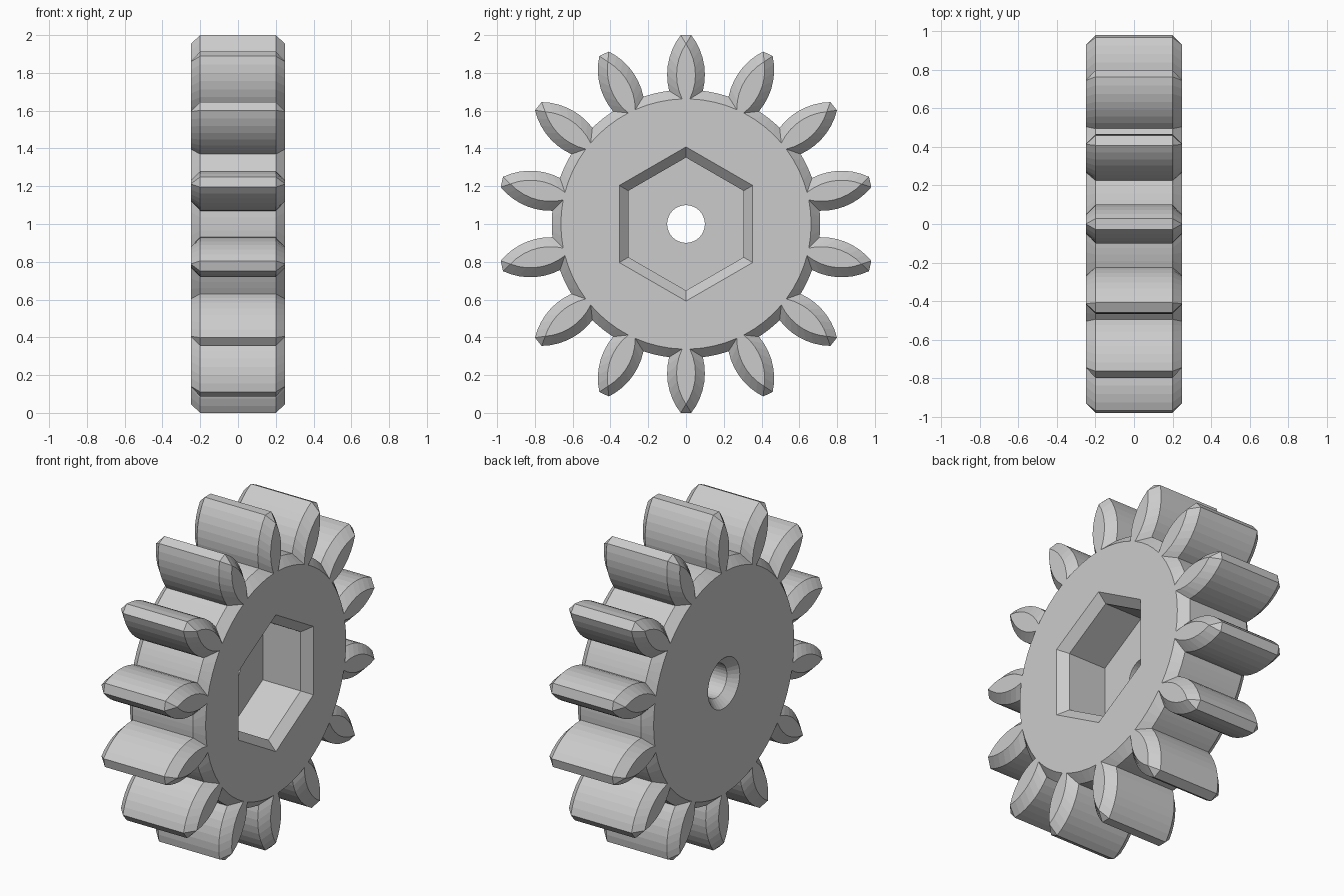
import bpy, bmesh
from math import sin, cos, asin, acos, pi, hypot, atan2

cube = bpy.data.objects.get("Cube")
if cube:
    bpy.data.objects.remove(cube, do_unlink=True)

TEETH = 14
HALF = 0.25        # half thickness
BEVEL = 0.05
FLANK_STEPS = 7
ROOT_STEPS = 4
ARC_R, ARC_C = 0.342, 0.79   # radius of tooth flank arc, its height on the tooth
ARC_W = 0.10 - ARC_R         # sideways centre of the flank arc


def flank(radius, root, t_tip):
    """Polar points of one tooth flank, from root to tip."""
    t_root = asin((root - ARC_C) / radius)
    pts = []
    for i in range(FLANK_STEPS + 1):
        t = t_root + (t_tip - t_root) * i / FLANK_STEPS
        r, w = ARC_C + radius * sin(t), ARC_W + radius * cos(t)
        pts.append((hypot(r, w), atan2(w, r)))
    return pts


def gear_outline(side):
    """Whole toothed outline as (y, z) points, first tooth straight up."""
    pts = []
    pitch = 2 * pi / TEETH
    r_root, a_root = side[0]
    for k in range(TEETH):
        mid = k * pitch
        polar = [(r, mid - a) for r, a in side] + [(r, mid + a) for r, a in reversed(side)]
        gap = pitch - 2 * a_root
        polar += [(r_root, mid + a_root + gap * i / ROOT_STEPS) for i in range(1, ROOT_STEPS)]
        pts += [(r * sin(a), r * cos(a)) for r, a in polar]
    return pts


def polygon(radius, sides):
    return [(radius * sin(2 * pi * i / sides), radius * cos(2 * pi * i / sides))
            for i in range(sides)]


bm = bmesh.new()


def ring(x, pts):
    return [bm.verts.new((x, y, z)) for y, z in pts]


def bridge(rings):
    for a, b in zip(rings, rings[1:]):
        n = len(a)
        for i in range(n):
            j = (i + 1) % n
            bm.faces.new((a[i], a[j], b[j], b[i]))


def fill_between(outer, inner):
    """Flat face between two closed loops."""
    edges = []
    for loop in (outer, inner):
        for i, v in enumerate(loop):
            pair = (v, loop[i - 1])
            if v.is_valid and pair[1].is_valid:
                edges.append(bm.edges.get(pair) or bm.edges.new(pair))
    bmesh.ops.triangle_fill(bm, edges=edges, use_beauty=True)


# Toothed rim with bevelled ends
full = gear_outline(flank(ARC_R, 0.705, asin((1.0 - ARC_C) / ARC_R)))
inner_r = ARC_R - BEVEL
inset = gear_outline(flank(inner_r, 0.662, acos(-ARC_W / inner_r)))
rim = [ring(-HALF, inset), ring(BEVEL - HALF, full), ring(HALF - BEVEL, full), ring(HALF, inset)]
bridge(rim)
bmesh.ops.remove_doubles(bm, verts=bm.verts[:], dist=0.0005)

# Hexagonal socket on the right, round bore on the left
socket = [ring(HALF, polygon(0.408, 6)), ring(HALF - BEVEL, polygon(0.352, 6)),
          ring(-0.05, polygon(0.352, 6))]
bore = [ring(-0.05, polygon(0.1, 32)), ring(BEVEL - HALF, polygon(0.1, 32)),
        ring(-HALF, polygon(0.15, 32))]
bridge(socket)
bridge(bore)

# End faces and socket floor
right_rim = [v for v in rim[3] if v.is_valid]
left_rim = [v for v in rim[0] if v.is_valid]
fill_between(right_rim, socket[0])
fill_between(left_rim, bore[2])
fill_between(socket[2], bore[0])
bmesh.ops.recalc_face_normals(bm, faces=bm.faces[:])

mesh = bpy.data.meshes.new("gear_wheel")
bm.to_mesh(mesh)
bm.free()
gear = bpy.data.objects.new("gear_wheel", mesh)
gear.location.z = 1.0
bpy.context.collection.objects.link(gear)

# Plain grey
grey = bpy.data.materials.new("plain_grey")
grey.use_nodes = True
colour = (0.6, 0.6, 0.6, 1.0)
grey.diffuse_color = colour
grey.node_tree.nodes["Principled BSDF"].inputs["Base Color"].default_value = colour
mesh.materials.append(grey)
